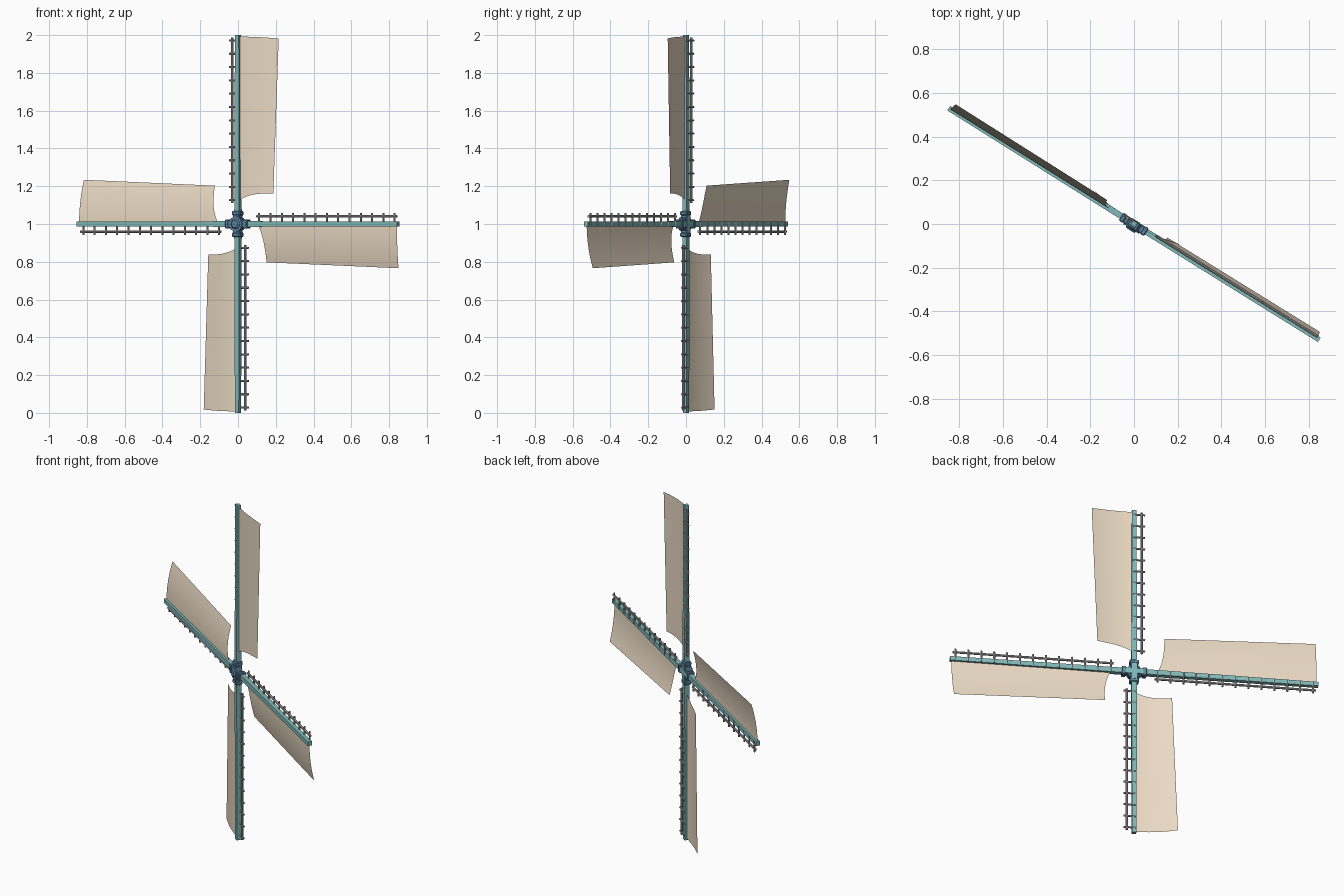
import bpy, bmesh, math
from mathutils import Matrix, Vector

if "Cube" in bpy.data.objects:
    bpy.data.objects.remove(bpy.data.objects["Cube"])

# rotor plane is turned about the vertical axis; blades are built pointing up at the origin
ROTOR = Matrix.Translation((0, 0, 1)) @ Matrix.Rotation(math.radians(-32), 4, 'Z')


def material(name, rgb):
    m = bpy.data.materials.new(name)
    m.diffuse_color = (*rgb, 1)
    m.use_nodes = True
    m.node_tree.nodes["Principled BSDF"].inputs["Base Color"].default_value = m.diffuse_color
    return m


TEAL = material("teal_paint", (0.22, 0.48, 0.48))
BLUE = material("blue_paint", (0.11, 0.23, 0.36))
CLOTH = material("sail_cloth", (0.82, 0.70, 0.55))
GREY = material("lattice_grey", (0.42, 0.40, 0.41))


def finish(bm, name, mat, matrix, smooth=False):
    bmesh.ops.recalc_face_normals(bm, faces=bm.faces)
    me = bpy.data.meshes.new(name)
    bm.to_mesh(me)
    bm.free()
    me.transform(matrix)
    me.materials.append(mat)
    for p in me.polygons:
        p.use_smooth = smooth
    ob = bpy.data.objects.new(name, me)
    bpy.context.collection.objects.link(ob)
    return ob


def add_box(bm, center, size):
    mat = Matrix.Translation(center) @ Matrix.Diagonal((*size, 1))
    return bmesh.ops.create_cube(bm, size=1, matrix=mat)['verts']


def add_rod(bm, a, b, radius, sides=8, radius2=None):
    a, b = Vector(a), Vector(b)
    rot = (b - a).to_track_quat('Z', 'Y').to_matrix().to_4x4()
    bmesh.ops.create_cone(bm, cap_ends=True, segments=sides, radius1=radius,
                          radius2=radius if radius2 is None else radius2,
                          depth=(b - a).length,
                          matrix=Matrix.Translation((a + b) / 2) @ rot)


def spar(m, i):
    # tapered square beam
    bm = bmesh.new()
    for v in add_box(bm, (0, 0, 0.5), (0.030, 0.028, 1.0)):
        if v.co.z > 0.5:
            v.co.x *= 0.8
            v.co.y *= 0.85
    finish(bm, f"spar_{i}", TEAL, m)


def sail(m, i):
    # cloth sheet bowed backwards, root edge cut away near the spar
    bm = bmesh.new()
    cols, rows = 12, 4
    grid = []
    for c in range(cols + 1):
        t = c / cols
        root = 0.124 + 0.038 * (1 - (1 - t) ** 3)
        tip = 0.992 - 0.010 * t * t
        line = []
        for r in range(rows + 1):
            s = r / rows
            x = 0.004 + t * (0.199 + 0.031 * s)
            y = (0.028 + 0.004 * s) * t * t
            line.append(bm.verts.new((x, y, root + (tip - root) * s)))
        grid.append(line)
    for c in range(cols):
        for r in range(rows):
            bm.faces.new((grid[c][r], grid[c + 1][r], grid[c + 1][r + 1], grid[c][r + 1]))
    finish(bm, f"sail_{i}", CLOTH, m, smooth=True)


def lattice(m, i):
    # one long rail with 13 cross rungs pinned through the spar
    bm = bmesh.new()
    add_rod(bm, (-0.040, 0.008, 0.112), (-0.040, 0.008, 0.987), 0.0065)
    for k in range(13):
        z = 0.126 + k * 0.0705
        add_rod(bm, (0.008, 0.010, z), (-0.059, 0.010, z), 0.0055)
    finish(bm, f"lattice_{i}", GREY, m)


def hub_socket(m, i):
    # sleeve and thicker collar holding each spar
    bm = bmesh.new()
    add_box(bm, (0, -0.003, 0.03), (0.040, 0.036, 0.06))
    add_box(bm, (0, -0.002, 0.057), (0.050, 0.042, 0.022))
    bmesh.ops.bevel(bm, geom=bm.edges[:], offset=0.004, segments=1, affect='EDGES')
    finish(bm, f"hub_socket_{i}", BLUE, m)


for i in range(4):
    m = ROTOR @ Matrix.Rotation(i * math.pi / 2, 4, 'Y')
    spar(m, i + 1)
    sail(m, i + 1)
    lattice(m, i + 1)
    hub_socket(m, i + 1)

# central octagonal boss with a small cap in front
bm = bmesh.new()
add_rod(bm, (0, 0.012, 0), (0, -0.026, 0), 0.042)
add_rod(bm, (0, -0.026, 0), (0, -0.034, 0), 0.028, 8, 0.020)
finish(bm, "hub_boss", BLUE, ROTOR)

# teal cross plate on the back of the hub
bm = bmesh.new()
add_box(bm, (0, 0.012, 0), (0.12, 0.010, 0.030))
add_box(bm, (0, 0.012, 0), (0.030, 0.0104, 0.12))
finish(bm, "hub_back_plate", TEAL, ROTOR)
